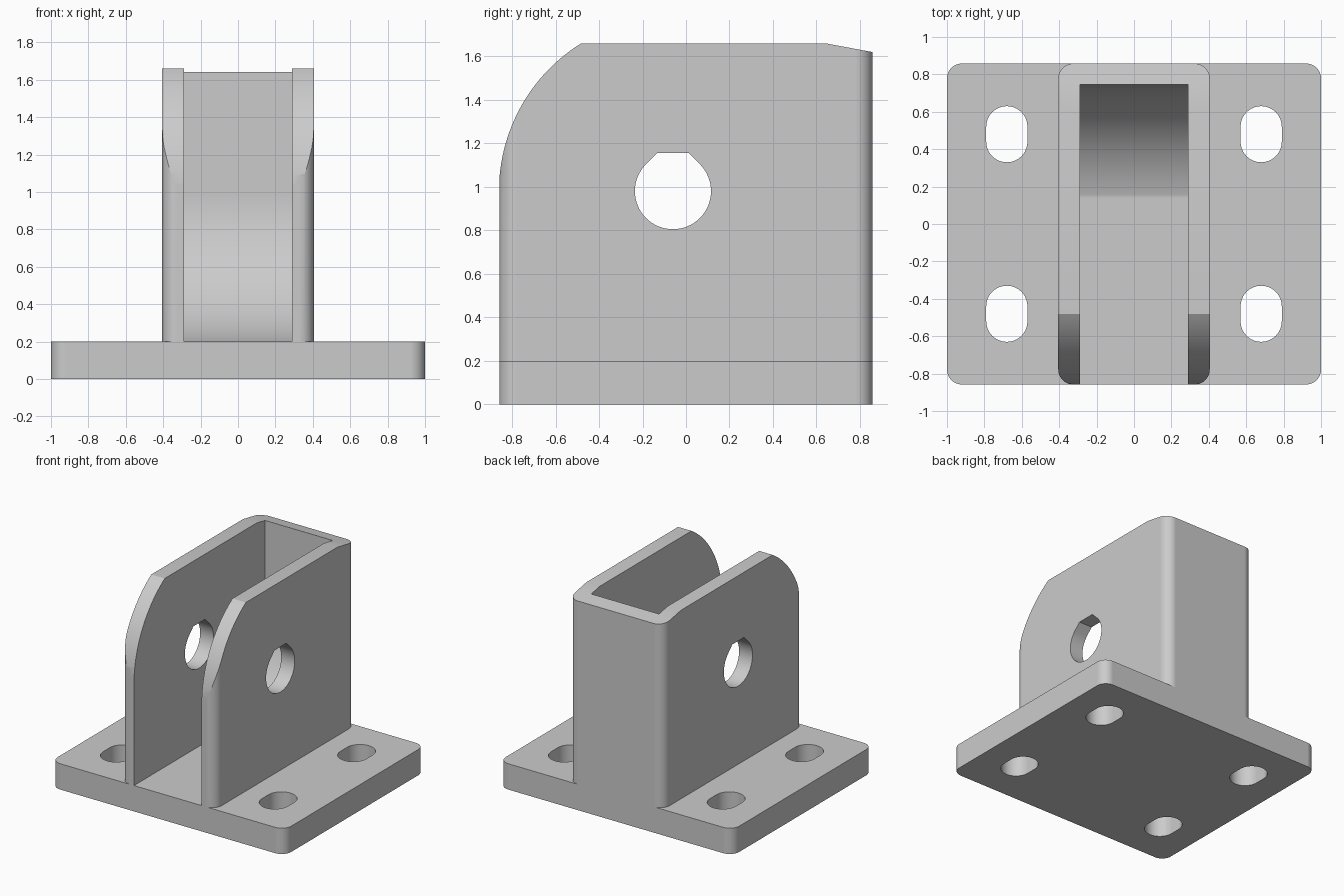
import bpy, bmesh, math
from mathutils import Matrix

old = bpy.data.objects.get("Cube")
if old:
    bpy.data.objects.remove(old, do_unlink=True)

grey = bpy.data.materials.new("light_grey")
grey.use_nodes = True
grey.diffuse_color = (0.6, 0.6, 0.6, 1)
grey.node_tree.nodes["Principled BSDF"].inputs["Base Color"].default_value = (0.6, 0.6, 0.6, 1)

PLATE_TOP = 0.2
DEPTH = 0.858            # half depth shared by plate and walls
PIN_Y, PIN_Z = -0.06, 0.98


def arc(cx, cy, r, start, end, steps):
    """Points along an arc, angles in degrees."""
    angles = [math.radians(start + (end - start) * i / steps) for i in range(steps + 1)]
    return [(cx + r * math.cos(a), cy + r * math.sin(a)) for a in angles]


def rounded_rect(hx, hy, r, cx=0, cy=0, steps=12):
    pts = []
    for i, (sx, sy) in enumerate([(1, 1), (-1, 1), (-1, -1), (1, -1)]):
        pts += arc(cx + sx * (hx - r), cy + sy * (hy - r), r, i * 90, i * 90 + 90, steps)
    return pts


def prism(name, pts, low, high, sideways=False):
    """Extrude an outline along z, or a (y, z) outline along x."""
    bm = bmesh.new()
    face = bm.faces.new([bm.verts.new((a, b, low)) for a, b in pts])
    up = bmesh.ops.extrude_face_region(bm, geom=[face])["geom"]
    bmesh.ops.translate(bm, vec=(0, 0, high - low),
                        verts=[v for v in up if isinstance(v, bmesh.types.BMVert)])
    if sideways:
        bmesh.ops.transform(bm, verts=bm.verts,
                            matrix=Matrix(((0, 0, 1, 0), (1, 0, 0, 0), (0, 1, 0, 0), (0, 0, 0, 1))))
    bmesh.ops.remove_doubles(bm, verts=bm.verts, dist=1e-5)
    bmesh.ops.recalc_face_normals(bm, faces=bm.faces)
    mesh = bpy.data.meshes.new(name)
    bm.to_mesh(mesh)
    bm.free()
    mesh.materials.append(grey)
    obj = bpy.data.objects.new(name, mesh)
    bpy.context.collection.objects.link(obj)
    return obj


def apply(obj, mod):
    bpy.ops.object.select_all(action='DESELECT')
    bpy.context.view_layer.objects.active = obj
    obj.select_set(True)
    bpy.ops.object.modifier_apply(modifier=mod.name)


def combine(obj, tool, operation):
    mod = obj.modifiers.new(operation.title(), 'BOOLEAN')
    mod.operation, mod.solver, mod.object = operation, 'EXACT', tool
    apply(obj, mod)
    bpy.data.objects.remove(tool, do_unlink=True)


# Upright channel: rounded block trimmed to the side outline
walls = prism("upright_walls", rounded_rect(0.405, DEPTH, 0.08), 0.1, 1.8)
nose = arc(PIN_Y, PIN_Z, 0.8, 180, 121.8, 32)
side = [(-1, 0), (1, 0), (1, 1.593), (0.64, 1.66)] + nose[::-1]
side += [(-DEPTH - 0.002, 0.5), (-DEPTH - 0.002, 0)]
combine(walls, prism("side_outline", side[1:-2] + [(-0.86, 0)], -1, 1, True), 'INTERSECT')

# Open pocket with a curved rear floor
pocket = [(-1.2, 0.175)] + arc(PIN_Y, PIN_Z, 0.805, -90, 0, 40) + [(0.745, 2), (-1.2, 2)]
combine(walls, prism("pocket", pocket, -0.29, 0.29, True), 'DIFFERENCE')

# Pin hole with a flat-topped teardrop
hole = arc(PIN_Y, PIN_Z, 0.175, 135, 405, 48)
hole += [(PIN_Y + 0.072, PIN_Z + 0.175), (PIN_Y - 0.072, PIN_Z + 0.175)]
combine(walls, prism("pin_hole", hole, -1, 1, True), 'DIFFERENCE')

# Base plate with four slots
bracket = prism("mounting_bracket", rounded_rect(1, DEPTH, 0.08), 0, PLATE_TOP)
for sx in (-1, 1):
    for sy in (-1, 1):
        slot = rounded_rect(0.11, 0.15, 0.11, sx * 0.68, sy * 0.48)
        combine(bracket, prism("slot", slot, -1, 1), 'DIFFERENCE')
combine(bracket, walls, 'UNION')

# Smooth rounded surfaces, crisp flats
bpy.context.view_layer.objects.active = bracket
bracket.select_set(True)
bpy.ops.object.shade_smooth_by_angle(angle=math.radians(25))
weighted = bracket.modifiers.new("Weighted", 'WEIGHTED_NORMAL')
weighted.keep_sharp = True
